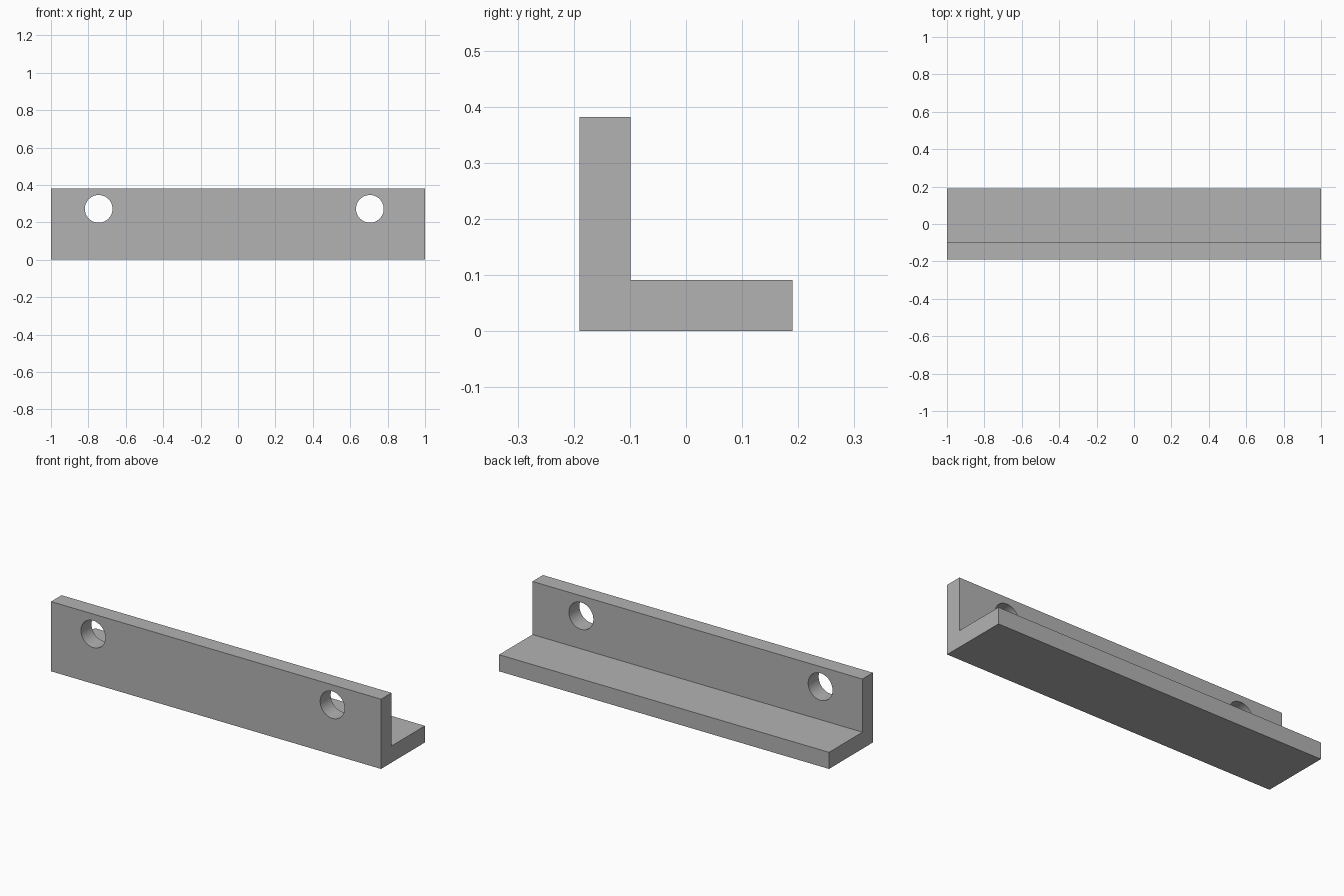
import bpy
import bmesh
import math

default = bpy.data.objects.get("Cube")
if default:
    bpy.data.objects.remove(default, do_unlink=True)

HALF_LENGTH, HALF_DEPTH, HEIGHT, THICK = 1.0, 0.19, 0.382, 0.091
HOLE_X, HOLE_Z, HOLE_RADIUS = (-0.745, 0.705), 0.272, 0.074

# Grey metal
grey = bpy.data.materials.new("grey_metal")
grey.use_nodes = True
colour = (0.45, 0.45, 0.45, 1)
grey.diffuse_color = colour
grey.node_tree.nodes["Principled BSDF"].inputs["Base Color"].default_value = colour

# Angle bracket: L profile extruded along its length
inner_y = -HALF_DEPTH + THICK
profile = [(-HALF_DEPTH, 0), (HALF_DEPTH, 0), (HALF_DEPTH, THICK),
           (inner_y, THICK), (inner_y, HEIGHT), (-HALF_DEPTH, HEIGHT)]
bm = bmesh.new()
end = bm.faces.new([bm.verts.new((-HALF_LENGTH, y, z)) for y, z in profile])
extruded = bmesh.ops.extrude_face_region(bm, geom=[end])["geom"]
bmesh.ops.translate(bm, vec=(2 * HALF_LENGTH, 0, 0),
                    verts=[v for v in extruded if isinstance(v, bmesh.types.BMVert)])
bmesh.ops.recalc_face_normals(bm, faces=bm.faces)
mesh = bpy.data.meshes.new("angle_bracket")
bm.to_mesh(mesh)
bm.free()
mesh.materials.append(grey)
bracket = bpy.data.objects.new("angle_bracket", mesh)
bpy.context.collection.objects.link(bracket)

# Round bolt holes through the upright flange
for x in HOLE_X:
    bpy.ops.mesh.primitive_cylinder_add(
        vertices=64, radius=HOLE_RADIUS, depth=3 * THICK,
        location=(x, -HALF_DEPTH + THICK / 2, HOLE_Z), rotation=(math.pi / 2, 0, 0))
    cutter = bpy.context.object
    cutter.name = "hole_cutter"
    cutter.hide_render = True
    cutter.data.materials.append(grey)
    cut = bracket.modifiers.new("bolt_hole", 'BOOLEAN')
    cut.operation = 'DIFFERENCE'
    cut.solver = 'EXACT'
    cut.object = cutter
    bpy.context.view_layer.objects.active = bracket
    bpy.ops.object.modifier_apply(modifier=cut.name)
    bpy.data.objects.remove(cutter, do_unlink=True)

# Smooth hole walls, crisp bracket edges
bpy.ops.object.select_all(action='DESELECT')
bracket.select_set(True)
bpy.context.view_layer.objects.active = bracket
bpy.ops.object.shade_smooth_by_angle(angle=math.radians(30))
